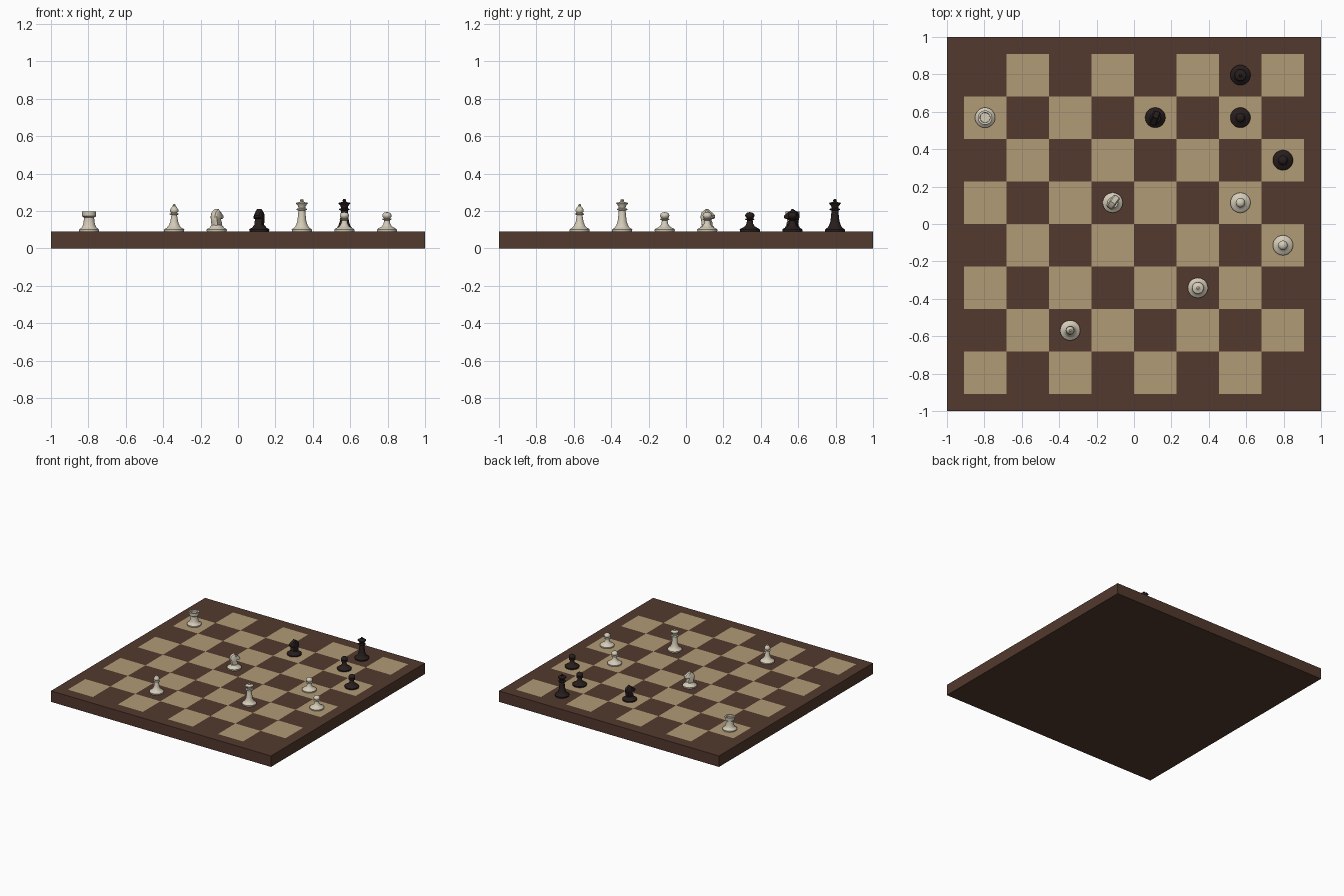
import bpy, bmesh, math
from mathutils import Matrix

if "Cube" in bpy.data.objects:
    bpy.data.objects.remove(bpy.data.objects["Cube"])

SQ = 0.2275          # square size
TOP = 0.09           # board thickness


def material(name, rgb):
    m = bpy.data.materials.new(name)
    m.diffuse_color = (*rgb, 1)
    m.use_nodes = True
    m.node_tree.nodes["Principled BSDF"].inputs["Base Color"].default_value = m.diffuse_color
    return m


DARK_WOOD = material("dark wood", (0.085, 0.041, 0.026))
LIGHT_WOOD = material("light wood", (0.44, 0.325, 0.18))
IVORY = material("ivory", (0.66, 0.60, 0.48))
EBONY = material("ebony", (0.02, 0.013, 0.012))


def finish(bm, name, mats, smooth=True):
    bmesh.ops.recalc_face_normals(bm, faces=bm.faces)
    me = bpy.data.meshes.new(name)
    bm.to_mesh(me)
    bm.free()
    for m in mats:
        me.materials.append(m)
    ob = bpy.data.objects.new(name, me)
    bpy.context.collection.objects.link(ob)
    if smooth:
        bpy.ops.object.select_all(action='DESELECT')
        ob.select_set(True)
        bpy.context.view_layer.objects.active = ob
        bpy.ops.object.shade_smooth_by_angle(angle=math.radians(40))
    return ob


# Board: one slab, top cut into squares
bm = bmesh.new()
bmesh.ops.create_cube(bm, size=1, matrix=Matrix.Translation((0, 0, TOP / 2))
                      @ Matrix.Diagonal((2, 2, TOP, 1)))
for i in range(-4, 5):
    for axis in ((1, 0, 0), (0, 1, 0)):
        bmesh.ops.bisect_plane(bm, geom=bm.verts[:] + bm.edges[:] + bm.faces[:],
                               plane_co=[a * i * SQ for a in axis], plane_no=axis)
for f in bm.faces:
    c = f.calc_center_median()
    col, row = math.floor(c.x / SQ + 4), math.floor(c.y / SQ + 4)
    if c.z > TOP - 0.001 and 0 <= col < 8 and 0 <= row < 8 and (col + row) % 2 == 0:
        f.material_index = 1
finish(bm, "board", [DARK_WOOD, LIGHT_WOOD], smooth=False)

# Turned outlines as (radius, height above board)
FOOT = [(0, 0), (.053, 0), (.054, .010), (.048, .016), (.040, .020)]
OUTLINES = {
    "pawn": FOOT + [(.026, .028), (.018, .042), (.015, .060), (.025, .064), (.025, .068),
                    (.016, .071), (.023, .078), (.025, .086), (.022, .095), (.013, .102), (0, .104)],
    "rook": FOOT + [(.034, .032), (.029, .052), (.027, .075), (.037, .082), (.038, .108),
                    (.027, .108), (.026, .093), (0, .093)],
    "bishop": FOOT + [(.029, .032), (.021, .052), (.015, .088), (.024, .092), (.024, .096),
                      (.015, .099), (.022, .108), (.022, .117), (.014, .130), (.007, .137),
                      (.008, .141), (.005, .146), (0, .147)],
    "king": FOOT + [(.032, .032), (.024, .055), (.018, .112), (.028, .116), (.028, .121),
                    (.018, .125), (.020, .136), (.032, .151), (.030, .154), (.012, .158),
                    (.008, .162), (.010, .167), (.006, .173), (0, .174)],
    "knight": FOOT + [(.034, .027), (.028, .034), (0, .036)],
}


def lathe(bm, outline, seg=28):
    verts = [bm.verts.new((r, 0, z)) for r, z in outline]
    edges = [bm.edges.new(p) for p in zip(verts, verts[1:])]
    bmesh.ops.spin(bm, geom=verts + edges, axis=(0, 0, 1), cent=(0, 0, 0),
                   angle=math.tau, steps=seg)
    bmesh.ops.remove_doubles(bm, verts=bm.verts, dist=1e-5)


# Horse head side outline (forward, up)
HEAD = [(-.026, .028), (-.030, .055), (-.036, .080), (-.028, .103), (-.010, .114), (.000, .120),
        (.006, .112), (.022, .102), (.042, .086), (.043, .074), (.034, .068), (.014, .074),
        (.014, .062), (.024, .046), (.026, .028)]


def horse_head(bm):
    rings = []
    # narrow cheeks on both outer sides give a rounded carving
    for y, k in ((-.020, .80), (-.013, 1), (.013, 1), (.020, .80)):
        rings.append([bm.verts.new((x * k, y, .07 + (z - .07) * (k if z > .03 else 1)))
                      for x, z in HEAD])
    n = len(HEAD)
    for a, b in zip(rings, rings[1:]):
        for i in range(n):
            j = (i + 1) % n
            bm.faces.new((a[i], a[j], b[j], b[i]))
    bm.faces.new(rings[0])
    bm.faces.new(rings[-1])


def piece(kind, side, col, row, turn=0, number=""):
    bm = bmesh.new()
    lathe(bm, OUTLINES[kind])
    if kind == "knight":
        horse_head(bm)
    name = f"{'light' if side is IVORY else 'dark'}_{kind}{number}"
    ob = finish(bm, name, [side])
    ob.location = ((col - 3.5) * SQ, (row - 3.5) * SQ, TOP)
    ob.rotation_euler.z = math.radians(turn)


# Pieces: column and row counted from the front left corner
piece("rook", IVORY, 0, 6)
piece("knight", IVORY, 3, 4, 55)
piece("bishop", IVORY, 2, 1)
piece("king", IVORY, 5, 2)
piece("pawn", IVORY, 6, 4, number="_1")
piece("pawn", IVORY, 7, 3, number="_2")
piece("king", EBONY, 6, 7)
piece("knight", EBONY, 4, 6, 250)
piece("pawn", EBONY, 6, 6, number="_1")
piece("pawn", EBONY, 7, 5, number="_2")
